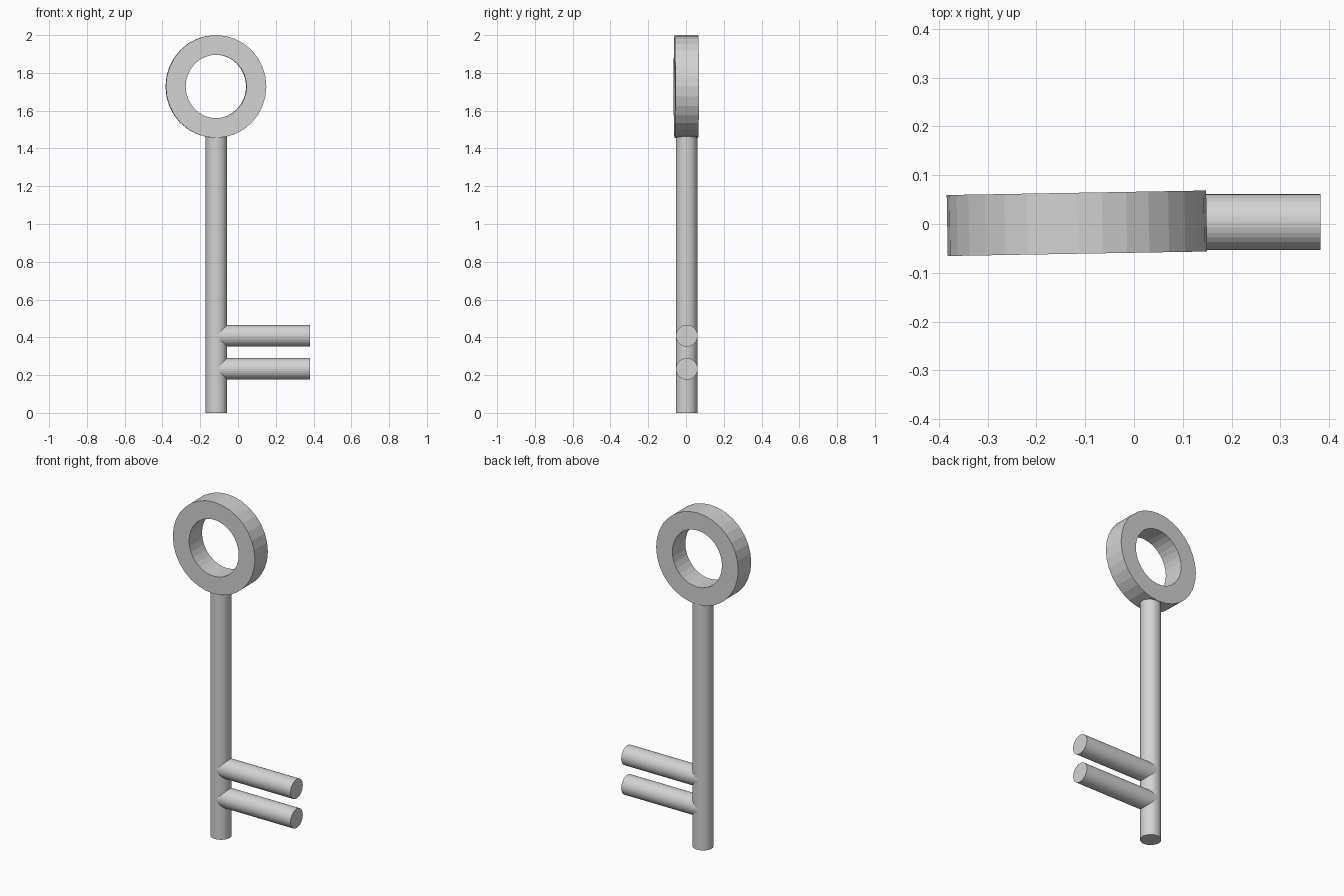
import bpy, bmesh, math
from mathutils import Matrix

if "Cube" in bpy.data.objects:
    bpy.data.objects.remove(bpy.data.objects["Cube"])

SEG = 32
metal = bpy.data.materials.new("light grey")
metal.diffuse_color = (0.65, 0.65, 0.65, 1)
metal.use_nodes = True
metal.node_tree.nodes["Principled BSDF"].inputs["Base Color"].default_value = metal.diffuse_color


def finish(name, bm):
    bmesh.ops.recalc_face_normals(bm, faces=bm.faces)
    me = bpy.data.meshes.new(name)
    bm.to_mesh(me)
    bm.free()
    me.materials.append(metal)
    ob = bpy.data.objects.new(name, me)
    bpy.context.collection.objects.link(ob)
    return ob


def rod(name, radius, length, center, along_x=False):
    bm = bmesh.new()
    rot = Matrix.Rotation(math.pi / 2, 4, 'Y') if along_x else Matrix()
    bmesh.ops.create_cone(bm, cap_ends=True, segments=SEG, radius1=radius,
                          radius2=radius, depth=length,
                          matrix=Matrix.Translation(center) @ rot)
    return finish(name, bm)


# Shaft
SX, SY = -0.114, 0.003
rod("shaft", 0.057, 1.475, (SX, SY, 1.475 / 2))

# Two teeth, starting at the shaft axis
for i, z in enumerate((0.233, 0.408)):
    rod(f"tooth_{i + 1}", 0.0575, 0.382 - SX, ((0.382 + SX) / 2, 0.004, z), True)

# Ring handle: slightly oval, rectangular section, turned a touch about z
bm = bmesh.new()
half = 0.0625
loops = []
for rx, rz, y in ((0.266, 0.272, -half), (0.266, 0.272, half),
                  (0.161, 0.168, half), (0.161, 0.168, -half)):
    loops.append([bm.verts.new((rx * math.cos(a), y, rz * math.sin(a)))
                  for a in (2 * math.pi * k / SEG for k in range(SEG))])
for j in range(4):
    p, q = loops[j], loops[(j + 1) % 4]
    for k in range(SEG):
        n = (k + 1) % SEG
        bm.faces.new((p[k], p[n], q[n], q[k]))
ring = finish("ring_handle", bm)
ring.location = (-0.117, 0.0015, 1.728)
ring.rotation_euler = (0, 0, math.radians(1.0))
